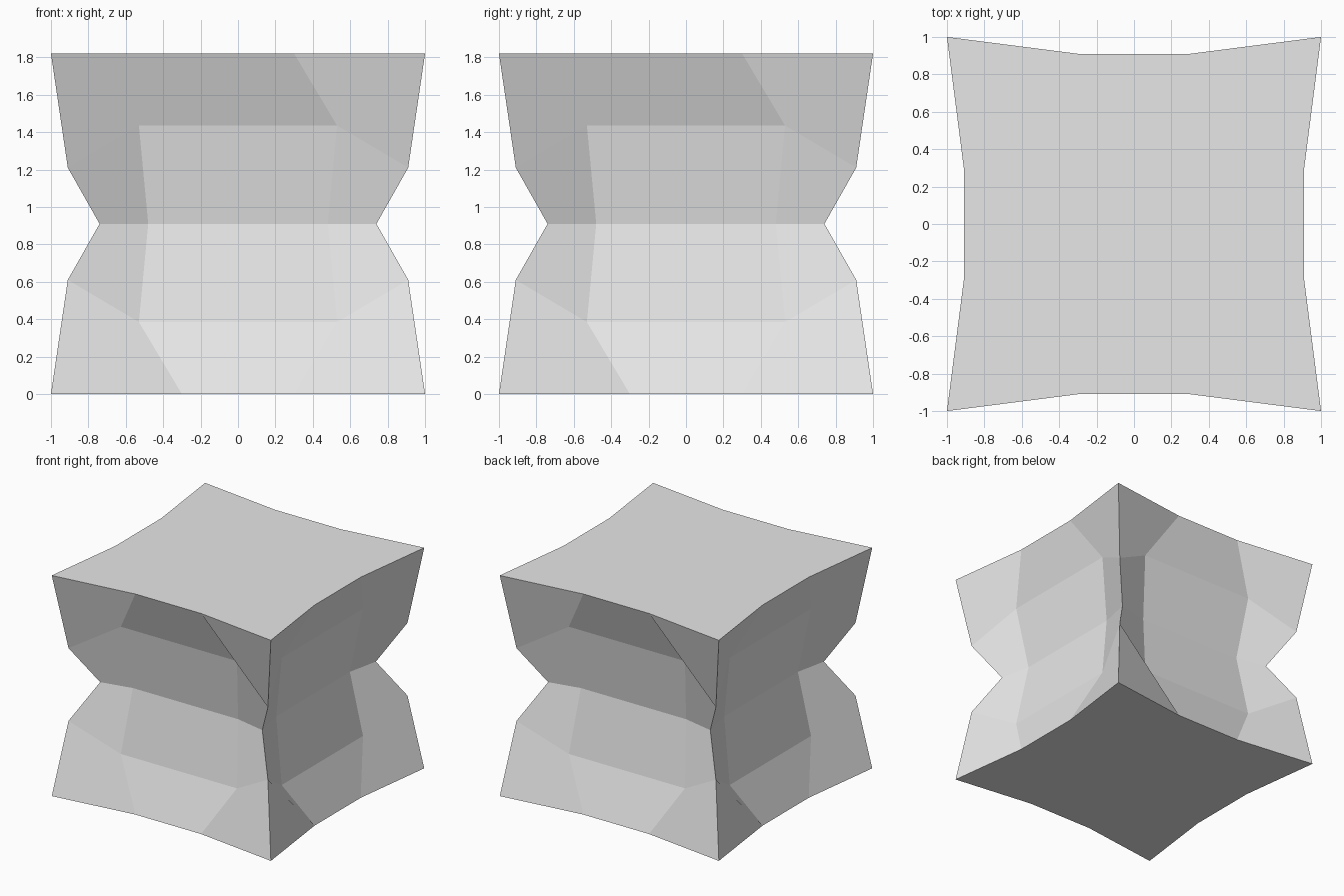
import bpy

cube = bpy.data.objects.get("Cube")
if cube:
    bpy.data.objects.remove(cube, do_unlink=True)

HEIGHT = 1.82

# Each ring: corner reach, corner height, side half width, side reach, side height
lower = [
    (1.0, 0.0, 0.30, 0.91, 0.0),
    (0.91, 0.61, 0.53, 0.77, 0.385),
]
middle = [(0.74, HEIGHT / 2, 0.48, 0.685, HEIGHT / 2)]
upper = [(c, HEIGHT - cz, w, s, HEIGHT - sz) for c, cz, w, s, sz in reversed(lower)]
rings = lower + middle + upper


def ring_points(corner, corner_z, half, side, side_z):
    """Twelve points, three per side, turning anticlockwise from the front."""
    points = []
    section = [(-corner, -corner, corner_z), (-half, -side, side_z), (half, -side, side_z)]
    for turn in range(4):
        points += section
        section = [(-y, x, z) for x, y, z in section]
    return points


# Pinched block: rings joined by quads, closed with flat caps
verts = [p for ring in rings for p in ring_points(*ring)]
n = 12
faces = [tuple(reversed(range(n))), tuple(range(len(verts) - n, len(verts)))]
for level in range(len(rings) - 1):
    low, high = level * n, (level + 1) * n
    for i in range(n):
        j = (i + 1) % n
        faces.append((high + i, low + i, low + j, high + j))

mesh = bpy.data.meshes.new("pinched_block")
mesh.from_pydata(verts, [], faces)
mesh.update()
block = bpy.data.objects.new("pinched_block", mesh)
bpy.context.collection.objects.link(block)

# Plain grey material
grey = bpy.data.materials.new("light_grey")
grey.use_nodes = True
colour = (0.8, 0.8, 0.8, 1.0)
grey.diffuse_color = colour
grey.node_tree.nodes["Principled BSDF"].inputs["Base Color"].default_value = colour
mesh.materials.append(grey)
